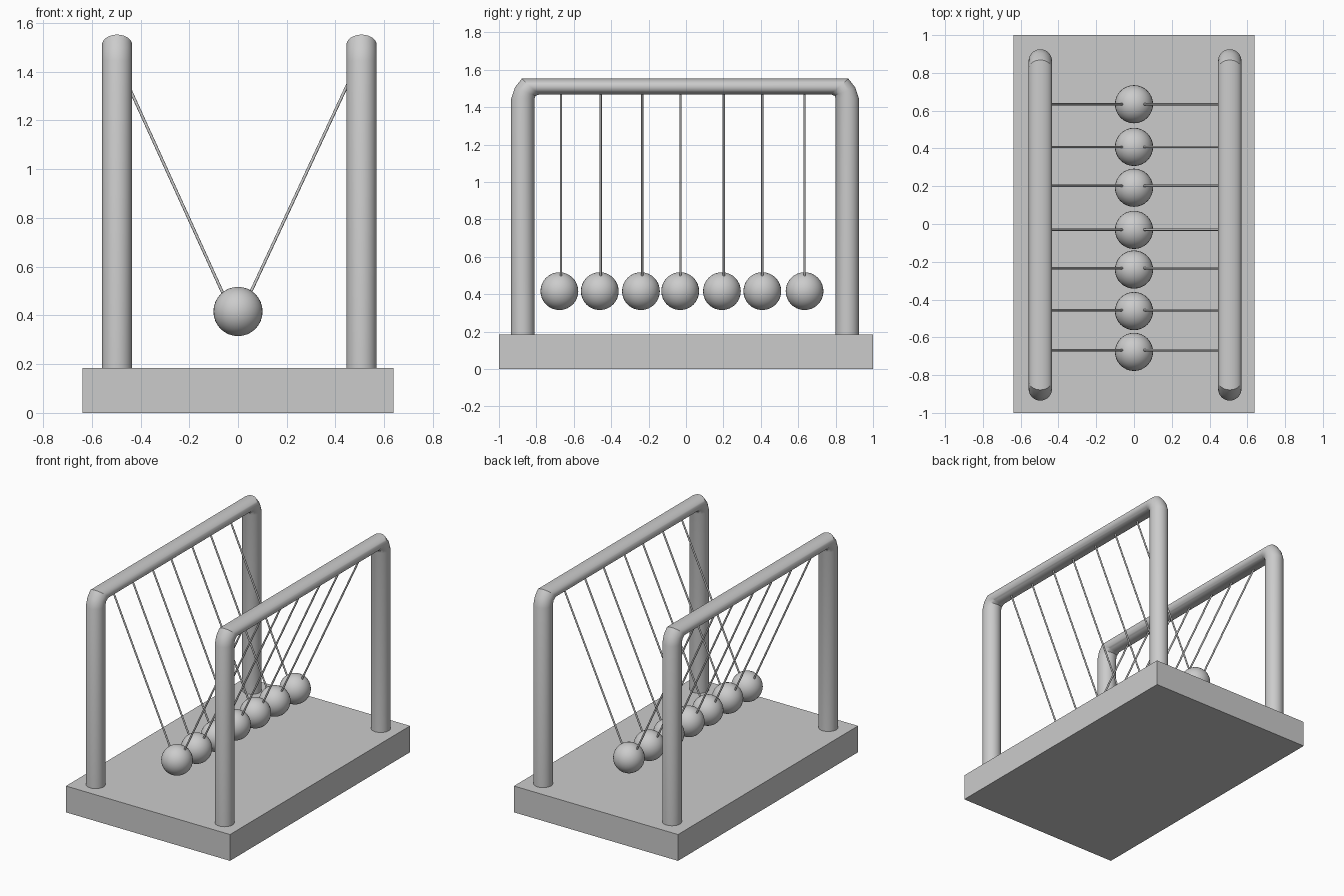
import bpy, bmesh, math
from mathutils import Vector

if "Cube" in bpy.data.objects:
    bpy.data.objects.remove(bpy.data.objects["Cube"])

BALL_Y = [-0.677, -0.461, -0.241, -0.031, 0.192, 0.408, 0.634]
STRING_Y = [-0.668, -0.456, -0.234, -0.030, 0.202, 0.408, 0.634]
BALL_Z, BALL_R = 0.416, 0.101


def smooth(obj, angle=30):
    bpy.ops.object.select_all(action='DESELECT')
    obj.select_set(True)
    bpy.context.view_layer.objects.active = obj
    bpy.ops.object.shade_smooth_by_angle(angle=math.radians(angle))


def rod(name, a, b, radius, sides=12):
    a, b = Vector(a), Vector(b)
    bpy.ops.mesh.primitive_cylinder_add(vertices=sides, radius=radius,
                                        depth=(b - a).length, location=(a + b) / 2)
    obj = bpy.context.object
    obj.rotation_euler = (b - a).to_track_quat('Z', 'Y').to_euler()
    obj.name = name
    smooth(obj, 40)


def frame(name, x, radius=0.062, sides=32):
    # each ring is given by its outer and inner point in the side view
    half = [((-0.935, 0.17), (-0.810, 0.17)),
            ((-0.935, 1.445), (-0.810, 1.445)),
            ((-0.915, 1.505), (-0.805, 1.460)),
            ((-0.878, 1.552), (-0.785, 1.468))]
    mid = -0.005
    other = [tuple((2 * mid - y, z) for y, z in ring) for ring in reversed(half)]
    bm = bmesh.new()
    rings = []
    for outer, inner in half + other:
        o, i = Vector((x, *outer)), Vector((x, *inner))
        c, arm = (o + i) / 2, (o - i) / 2
        rings.append([bm.verts.new(c + arm * math.cos(t) + Vector((radius * math.sin(t), 0, 0)))
                      for t in (2 * math.pi * k / sides for k in range(sides))])
    for r, s in zip(rings, rings[1:]):
        for k in range(sides):
            n = (k + 1) % sides
            bm.faces.new((r[k], r[n], s[n], s[k]))
    bm.faces.new(rings[0])
    bm.faces.new(rings[-1])
    bmesh.ops.recalc_face_normals(bm, faces=bm.faces)
    mesh = bpy.data.meshes.new(name)
    bm.to_mesh(mesh)
    bm.free()
    obj = bpy.data.objects.new(name, mesh)
    bpy.context.collection.objects.link(obj)
    smooth(obj, 25)


# base slab
bpy.ops.mesh.primitive_cube_add(size=1, location=(0, 0, 0.0925))
base = bpy.context.object
base.name = "base"
base.scale = (1.276, 2.0, 0.185)

# two bent tube frames
frame("left_frame", -0.496)
frame("right_frame", 0.507)

# row of hanging balls
for n, y in enumerate(BALL_Y, 1):
    bpy.ops.mesh.primitive_uv_sphere_add(segments=32, ring_count=16, radius=BALL_R,
                                         location=(0, y, BALL_Z))
    ball = bpy.context.object
    ball.name = f"ball_{n}"
    smooth(ball)

# pair of strings for every ball
for n, y in enumerate(STRING_Y, 1):
    rod(f"left_string_{n}", (-0.055, y, 0.475), (-0.517, y, 1.49), 0.006)
    rod(f"right_string_{n}", (0.045, y, 0.480), (0.516, y, 1.49), 0.006)
